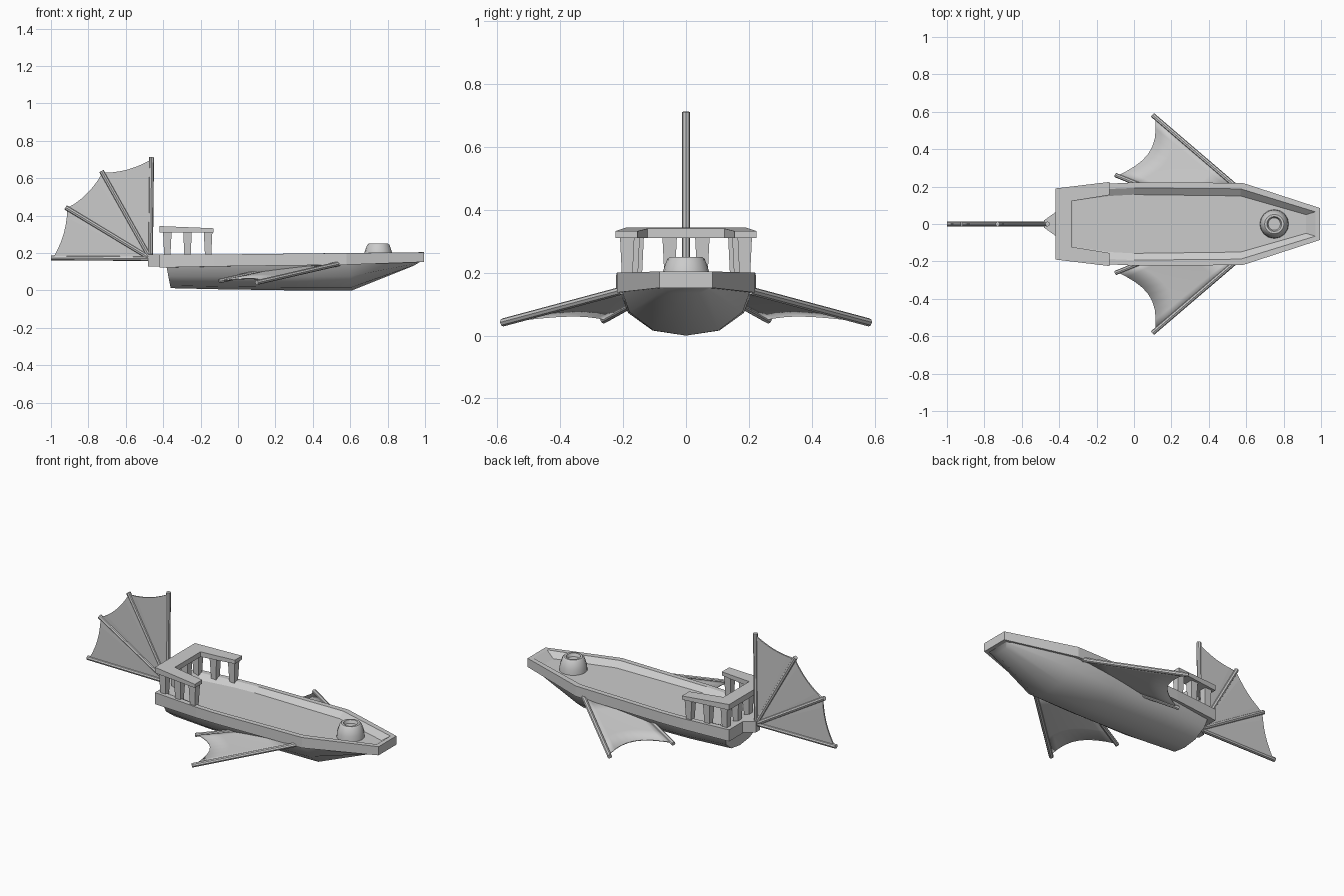
import bpy, bmesh, math
from mathutils import Vector

if "Cube" in bpy.data.objects:
    bpy.data.objects.remove(bpy.data.objects["Cube"])


def make(name, verts, faces, smooth=0):
    me = bpy.data.meshes.new(name)
    me.from_pydata([tuple(v) for v in verts], [], faces)
    bm = bmesh.new()
    bm.from_mesh(me)
    bmesh.ops.recalc_face_normals(bm, faces=bm.faces[:])
    bm.to_mesh(me)
    bm.free()
    ob = bpy.data.objects.new(name, me)
    bpy.context.collection.objects.link(ob)
    if smooth:
        bpy.ops.object.select_all(action='DESELECT')
        bpy.context.view_layer.objects.active = ob
        ob.select_set(True)
        bpy.ops.object.shade_smooth_by_angle(angle=math.radians(smooth))
    return ob


def loft(name, loops, smooth=0, cap=True):
    n = len(loops[0])
    verts = [v for loop in loops for v in loop]
    faces = [(i*n + j, i*n + (j+1) % n, (i+1)*n + (j+1) % n, (i+1)*n + j)
             for i in range(len(loops)-1) for j in range(n)]
    if cap:
        faces += [tuple(range(n)), tuple(range(len(verts)-n, len(verts)))]
    return make(name, verts, faces, smooth)


def rod(name, a, b, r=0.013, sides=8):
    a, b = Vector(a), Vector(b)
    q = (b - a).to_track_quat('Z', 'Y')
    ring = [q @ Vector((r*math.cos(2*math.pi*k/sides), r*math.sin(2*math.pi*k/sides), 0))
            for k in range(sides)]
    return loft(name, [[p + v for v in ring] for p in (a, b)], 40)


def thicken(ob, t):
    m = ob.modifiers.new("thickness", 'SOLIDIFY')
    m.thickness, m.offset = t, 0


def both_sides(half):
    return half + [(x, -y, z) for x, y, z in reversed(half)]


# Lower hull: x at top, x at keel, half width, keel z, top z
section = [(0, 0), (0.5, 0.11), (0.87, 0.5), (1, 1)]
stations = [(-0.385, -0.36, 0.175, 0.012, 0.14), (-0.1, -0.1, 0.208, 0.006, 0.14),
            (0.3, 0.3, 0.212, 0.0, 0.145), (0.59, 0.61, 0.207, 0.0, 0.15),
            (0.985, 0.94, 0.08, 0.132, 0.16)]
loops = []
for xt, xb, w, zb, zt in stations:
    half = [(xb + (xt-xb)*v, w*u, zb + (zt-zb)*v) for u, v in section]
    loops.append(half + [(x, -y, z) for x, y, z in reversed(half[1:])])
loft("lower_hull", loops, 35)

# Gunwale band with sunken deck
outer = [(-0.42, 0.19), (-0.13, 0.216), (0, 0.222), (0.58, 0.22), (0.995, 0.085)]
inner = [(-0.39, 0.16), (-0.13, 0.187), (0, 0.193), (0.57, 0.188), (0.97, 0.065)]
floor = [(-0.33, 0.122), (-0.13, 0.15), (0, 0.157), (0.57, 0.15), (0.92, 0.05)]
low = [0.122, 0.128, 0.13, 0.137, 0.152]
top = [0.192, 0.192, 0.193, 0.2, 0.204]


def ring(points, heights):
    return both_sides([(x, y, z) for (x, y), z in zip(points, heights)])


loft("gunwale_and_deck", [ring(outer, low), ring(outer, top), ring(inner, top),
                          ring(floor, [0.17]*5)])

# Stern block holding the tail
loft("stern_block", [both_sides([(-0.48, 0.02, z), (-0.41, 0.07, z)]) for z in (0.128, 0.192)])

# Stern railing: U-shaped top on tapered posts
u_half = [(-0.42, 0.19), (-0.13, 0.225), (-0.13, 0.155), (-0.335, 0.122)]
cols = u_half[:2] + u_half[2:]
path = cols + [(x, -y) for x, y in reversed(cols)]
verts = [(x, y, z0 + (0.012*(-0.13 - x)/0.29 if z0 > 0.32 else 0)) for z0 in (0.31, 0.332) for x, y in path]
quads = [(0, 1, 2, 3), (4, 5, 6, 7), (0, 3, 4, 7)]
faces = quads + [tuple(i + 8 for i in q) for q in quads]
faces += [(i, (i+1) % 8, (i+1) % 8 + 8, i + 8) for i in range(8)]
make("stern_rail", verts, faces)


def post(name, x, y):
    def square(h, z):
        return [(x + h*a, y + h*b, z) for a, b in ((-1, -1), (1, -1), (1, 1), (-1, 1))]
    loft(name, [square(0.016, 0.17), square(0.023, 0.315)])


for s in (-1, 1):
    for i, (x, y) in enumerate([(-0.378, 0.157), (-0.27, 0.17), (-0.16, 0.187), (-0.378, 0.052)]):
        post(f"rail_post_{i}_{'left' if s > 0 else 'right'}", x, s*y)

# Bow stub with a dished top
profile = [(0.078, 0.165), (0.075, 0.2), (0.06, 0.243), (0.052, 0.25), (0.04, 0.25), (0.033, 0.232)]
loft("bow_stub", [[(0.75 + r*math.cos(math.pi*k/8), r*math.sin(math.pi*k/8), z)
                   for k in range(16)] for r, z in profile], 40)

# Tail fan: ribs with a scalloped membrane
pivot = Vector((-0.468, 0, 0.17))
tips = [Vector(t) for t in ((-0.462, 0, 0.712), (-0.73, 0, 0.638), (-0.922, 0, 0.444), (-1.0, 0, 0.174))]
for i, t in enumerate(tips):
    rod(f"tail_rib_{i}", pivot, t)
edge = []
for a, b in zip(tips, tips[1:]):
    for k in range(7):
        f = k / 6
        p = a.lerp(b, f)
        edge.append(p + (pivot - p).normalized()*(0.012 + 0.07*f*(1-f)))
n = len(edge)
thicken(make("tail_membrane", [pivot] + edge, [(0, i, i+1) for i in range(1, n)]), 0.008)

# Side wings: two spars with a membrane between
for s, side in ((1, "left"), (-1, "right")):
    r1, t1 = Vector((0.54, s*0.205, 0.143)), Vector((0.1, s*0.582, 0.042))
    r2, t2 = Vector((0.3, s*0.1, 0.14)), Vector((-0.1, s*0.262, 0.05))
    rod(f"wing_front_spar_{side}", r1, t1)
    rod(f"wing_rear_spar_{side}", r2, t2, 0.012)
    rows, nv = 4, 9
    verts = []
    for u in range(rows + 1):
        for k in range(nv):
            f = k / (nv - 1)
            w = (u / rows) * (0.97 - 0.6*f*(1-f))
            verts.append(r1.lerp(t1, w).lerp(r2.lerp(t2, w), f))
    faces = [(u*nv + k, u*nv + k + 1, (u+1)*nv + k + 1, (u+1)*nv + k)
             for u in range(rows) for k in range(nv - 1)]
    thicken(make(f"wing_membrane_{side}", verts, faces, 40), 0.006)
